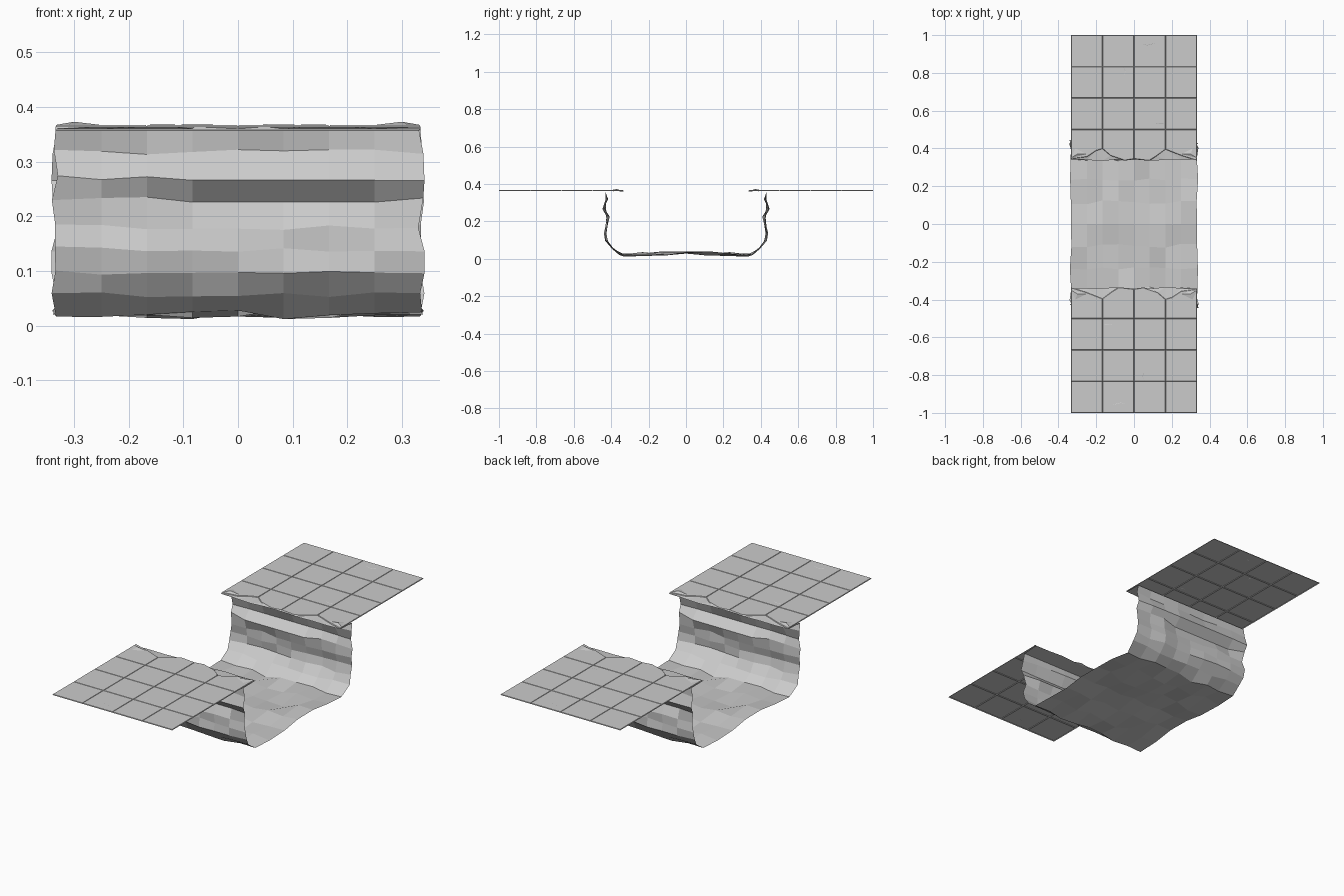
import bpy, bmesh, random
from mathutils import Matrix, Vector

if "Cube" in bpy.data.objects:
    bpy.data.objects.remove(bpy.data.objects["Cube"])

random.seed(4)
W = 1 / 3
TOP = 0.367
T = 1 / 6
# ragged pavement edge facing the trench (x, y)
EDGE = [(-W, .345), (-.25, .355), (-.2, .388), (-T, .398), (-.125, .362), (-.05, .336),
        (0, .345), (.08, .335), (.12, .36), (T, .395), (.25, .362), (W, .336)]


def finish(bm, name):
    """Make an object from one half plus its copy turned half a revolution."""
    dup = bmesh.ops.duplicate(bm, geom=bm.verts[:] + bm.edges[:] + bm.faces[:])
    vs = [g for g in dup['geom'] if isinstance(g, bmesh.types.BMVert)]
    bmesh.ops.rotate(bm, verts=vs, cent=(0, 0, 0), matrix=Matrix.Rotation(3.14159265, 3, 'Z'))
    bmesh.ops.remove_doubles(bm, verts=bm.verts[:], dist=0.0003)
    me = bpy.data.meshes.new(name)
    bm.to_mesh(me)
    bm.free()
    ob = bpy.data.objects.new(name, me)
    bpy.context.collection.objects.link(ob)
    return ob


# Pavement: individual tiles with recessed grooves, ragged first row
bm = bmesh.new()
for c in range(4):
    x0, x1 = -W + c * T, -W + (c + 1) * T
    for r in range(4):
        y0, y1 = W + r * T, W + (r + 1) * T
        if r == 0:
            front = [p for p in EDGE if x0 - .001 < p[0] < x1 + .001]
        else:
            front = [(x0, y0), (x1, y0)]
        pts = front + [(x1, y1), (x0, y1)]
        bm.faces.new([bm.verts.new((x, y, TOP - .004)) for x, y in pts])
bmesh.ops.remove_doubles(bm, verts=bm.verts[:], dist=0.0005)
bmesh.ops.inset_individual(bm, faces=bm.faces[:], thickness=0.0025, depth=0.004)
finish(bm, "pavement_tiles")

# Cracks: short thin chipped slivers on the tiles
bm = bmesh.new()
for path in ([(.045, .955), (.07, .947), (.11, .958)],
             [(-.055, .83), (-.045, .81), (-.05, .785)],
             [(.11, .536), (.14, .531), (.165, .533)]):
    a, b, c = [Vector((x, y, TOP + .0008)) for x, y in path]
    d = (c - a).cross(Vector((0, 0, 1))).normalized() * .005
    low = b + d - Vector((0, 0, .002))
    va, vb, vc, vl = [bm.verts.new(p) for p in (a, b, c, low)]
    bm.faces.new((va, vl, vb))
    bm.faces.new((vb, vl, vc))
bmesh.ops.recalc_face_normals(bm, faces=bm.faces[:])
finish(bm, "tile_cracks")

# Rock trench: half profile (y, z) from the middle of the floor up to the lip
PROFILE = [(0, .034), (.115, .030), (.23, .027), (.345, .026), (.395, .057), (.425, .098),
           (.431, .14), (.424, .18), (.422, .232), (.437, .27), (.424, .318), (.430, .357)]
bm = bmesh.new()
rows = []
for j, (py, pz) in enumerate(PROFILE):
    row = []
    for i in range(9):
        u = i - 4
        x, y, z = u * W / 4, py, pz
        if j == 0:
            z += (.006, -.006, .004, -.004, .003)[abs(u)]
        elif j < 4:
            z += random.uniform(-.015, .012)
            y += random.uniform(-.012, .012)
        elif j < 11:
            y += random.uniform(-.008, .008)
            z += random.uniform(-.005, .005)
            # undercut shelf in the middle of the wall
            if -3 <= u <= 1:
                if j == 8:
                    y, z = .408, .226
                elif j == 9:
                    y, z = .447, .266
        if 0 < j and abs(u) == 4:
            x += (1 if u > 0 else -1) * random.uniform(-.004, .008)
        row.append(bm.verts.new((x, y, max(z, .003))))
    rows.append(row)
# underside of the overhanging lip, then up to the pavement
rows.append([bm.verts.new(((i - 4) * W / 4, .338 + random.uniform(-.004, .006), .360))
             for i in range(9)])
for a, b in zip(rows, rows[1:]):
    for i in range(8):
        bm.faces.new((a[i], a[i + 1], b[i + 1], b[i]))
# broken lip face joining the ragged tile edge
lip = rows[-1]
edge = [bm.verts.new((x, y, TOP - .003)) for x, y in EDGE]
i = k = 0
while i < 8 or k < len(edge) - 1:
    if k == len(edge) - 1 or (i < 8 and lip[i + 1].co.x <= edge[k + 1].co.x):
        bm.faces.new((lip[i], lip[i + 1], edge[k]))
        i += 1
    else:
        bm.faces.new((lip[i], edge[k + 1], edge[k]))
        k += 1
finish(bm, "rock_trench")

# Small raised chips at the outer corners of the broken edge
bm = bmesh.new()
for s in (-1, 1):
    pts = [(s * W, .35, TOP), (s * .3, .37, TOP + .006), (s * .25, .37, TOP), (s * .31, .40, TOP)]
    v = [bm.verts.new(p) for p in pts]
    bm.faces.new((v[0], v[1], v[2]))
    bm.faces.new((v[0], v[3], v[1]))
    bm.faces.new((v[1], v[3], v[2]))
bmesh.ops.recalc_face_normals(bm, faces=bm.faces[:])
finish(bm, "edge_chips")
